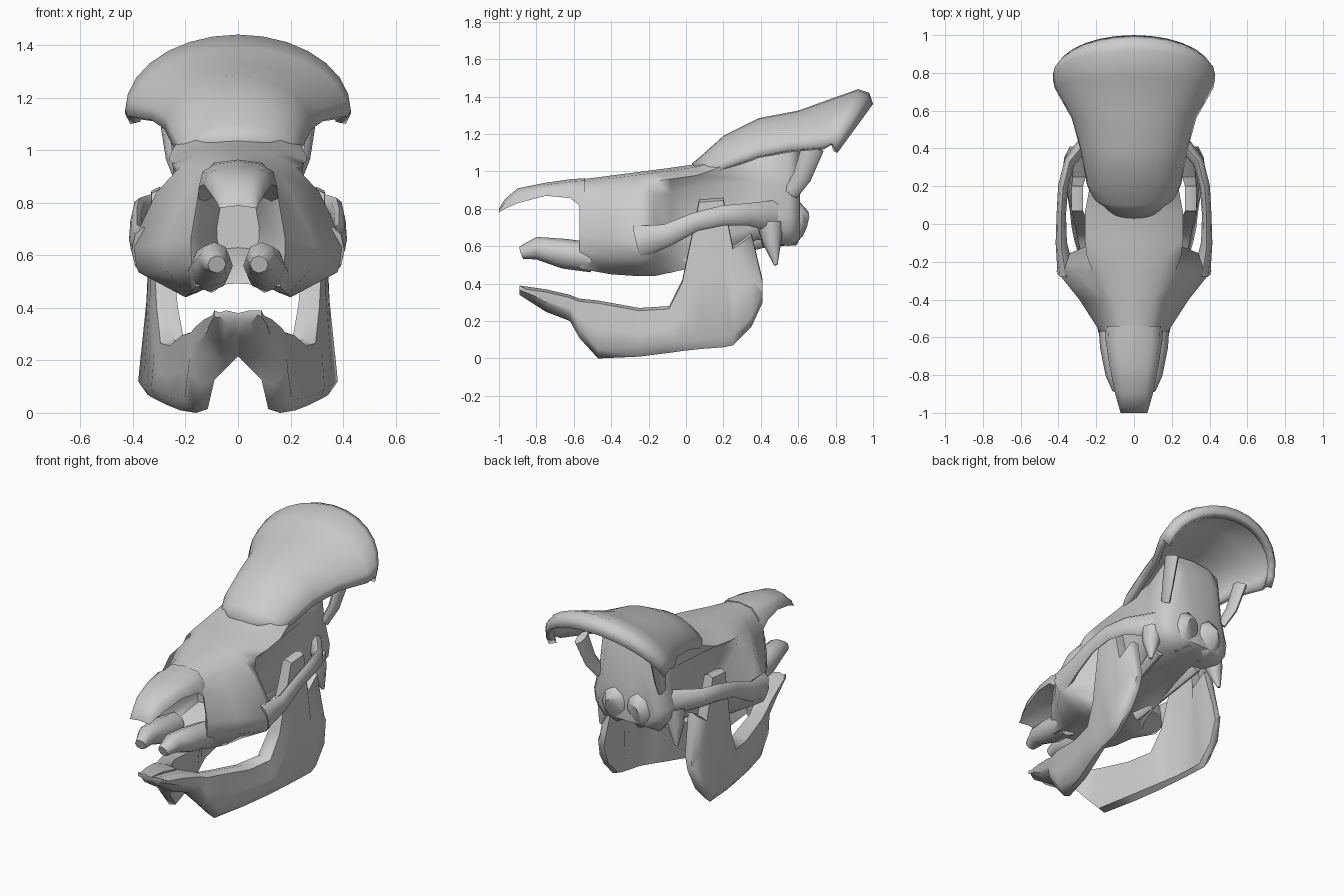
import bpy, bmesh
from math import sin, cos, pi, radians
from mathutils import Vector

cube = bpy.data.objects.get("Cube")
if cube:
    bpy.data.objects.remove(cube)

bone = bpy.data.materials.new("bone grey")
bone.use_nodes = True
bone.diffuse_color = (.6, .6, .6, 1)
bone.node_tree.nodes["Principled BSDF"].inputs["Base Color"].default_value = bone.diffuse_color


def loft(name, rings, closed=False, capped=True, thickness=0):
    """Skin a list of point rings, mirror the half across x and shade it."""
    bm = bmesh.new()
    rows = [[bm.verts.new(p) for p in ring] for ring in rings]
    count = len(rows[0])
    for a, b in zip(rows, rows[1:]):
        for i in range(count if closed else count - 1):
            j = (i + 1) % count
            bm.faces.new((a[i], a[j], b[j], b[i]))
    if capped:
        bm.faces.new(rows[0])
        bm.faces.new(rows[-1])
    # Drop the walls lying on the mirror plane
    inner = [f for f in bm.faces if all(abs(v.co.x) < .0001 for v in f.verts)]
    bmesh.ops.delete(bm, geom=inner, context="FACES")
    bmesh.ops.recalc_face_normals(bm, faces=bm.faces)
    if thickness and sum(f.normal.z for f in bm.faces) < 0:
        bmesh.ops.reverse_faces(bm, faces=bm.faces)
    mesh = bpy.data.meshes.new(name)
    bm.to_mesh(mesh)
    bm.free()
    mesh.materials.append(bone)
    obj = bpy.data.objects.new(name, mesh)
    bpy.context.collection.objects.link(obj)
    obj.modifiers.new("mirror", "MIRROR")
    if thickness:
        solid = obj.modifiers.new("thickness", "SOLIDIFY")
        solid.thickness = thickness
        solid.offset = -1
    bpy.ops.object.select_all(action="DESELECT")
    obj.select_set(True)
    bpy.context.view_layer.objects.active = obj
    bpy.ops.object.shade_smooth_by_angle(angle=radians(60))


def tube(name, path, flat=1, sides=8):
    """Bar along (x, y, z, radius) stations; flat is its height over its width."""
    rings = []
    for k, (x, y, z, radius) in enumerate(path):
        before, after = path[max(k - 1, 0)], path[min(k + 1, len(path) - 1)]
        along = (Vector(after[:3]) - Vector(before[:3])).normalized()
        side = (Vector((1, 0, 0)) - along * along.x).normalized()
        up = along.cross(side) * flat
        angles = [2 * pi * i / sides for i in range(sides)]
        rings.append([Vector((x, y, z)) + (side * cos(a) + up * sin(a)) * radius
                      for a in angles])
    loft(name, rings, closed=True)


def shrunken(ring, y, scale, centre=.74):
    """Copy a cross-section to another y, scaled about the skull's axis."""
    return [(p[0] * scale, y, centre + (p[2] - centre) * scale) for p in ring]


# Face and braincase: y, roof x, then x and z of temple, cheek and base
face = [
    (-.57, .12, .15, .84, .18, .66, .16, .48),
    (-.4, .16, .21, .82, .29, .64, .19, .45),
    (-.25, .22, .31, .84, .41, .63, .2, .44),
    (-.17, .25, .24, .87, .38, .62, .2, .44),
    (-.08, .26, .18, .88, .16, .66, .15, .46),
    (.06, .26, .19, .92, .15, .7, .12, .49),
    (.38, .2, .19, .95, .24, .78, .2, .64),
    (.55, .2, .23, .92, .27, .76, .2, .6),
]
rings = []
for y, roof, temple_x, temple_z, cheek_x, cheek_z, base_x, base_z in face:
    top = 1.03 + .13 * y + .5 * max(y, 0) ** 2
    rings.append([(0, y, top), (roof * .65, y, top - .015), (roof, y, top - .06),
                  (temple_x, y, temple_z), (cheek_x, y, cheek_z),
                  (cheek_x * .85 + base_x * .15, y, cheek_z * .5 + base_z * .5),
                  (base_x, y, base_z), (0, y, .55 + .1 * y)])
# Nose cavity in front and rounded occiput behind
nose = [shrunken(rings[0], -.3, .45), shrunken(rings[0], -.53, .78)]
loft("cranium", nose + rings + [shrunken(rings[-1], .61, .75)])

# Overhanging nose roof: y, top z, half width, side depth
roof = [(-1, .8, .07, .02), (-.97, .85, .08, .05), (-.9, .91, .1, .08),
        (-.75, .94, .13, .07), (-.62, .958, .15, .1), (-.54, .964, .155, .17)]
loft("nose_roof", [[(0, y, top), (w * .6, y, top - .012), (w * .9, y, top - deep * .4),
                    (w, y, top - deep), (0, y, top - deep * .6)] for y, top, w, deep in roof])

# Arched crest: centre y, centre z, half width, edge y, edge z
crest = [
    (.03, 1.04, .16, .1, .99),
    (.1, 1.1, .22, .14, .98),
    (.2, 1.19, .25, .21, 1.02),
    (.39, 1.285, .28, .38, 1.08),
    (.6, 1.325, .33, .56, 1.115),
    (.78, 1.39, .42, .72, 1.13),
    (.92, 1.44, .43, .77, 1.15),
    (.98, 1.42, .43, .79, 1.14),
    (1, 1.36, .41, .81, 1.1),
]
arc = [pi / 2 * i / 7 for i in range(8)]
loft("crest", [[(w * sin(a), ye + (yc - ye) * cos(a), ze + (zc - ze) * cos(a)) for a in arc]
               for yc, zc, w, ye, ze in crest], capped=False, thickness=.045)

# Lower jaw: y, top z, bottom z, centre x at top and bottom, half width
jaw = [
    (-.89, .39, .34, .045, .045, .045),
    (-.75, .37, .25, .07, .06, .06),
    (-.62, .34, .2, .085, .08, .08),
    (-.57, .32, .11, .13, .14, .05),
    (-.47, .31, 0, .17, .16, .045),
    (-.25, .27, .01, .21, .22, .05),
    (-.09, .28, .03, .25, .27, .045),
    (-.02, .42, .04, .27, .29, .04),
    (.07, .85, .05, .3, .31, .03),
    (.2, .86, .06, .3, .33, .03),
    (.25, .6, .07, .29, .345, .035),
    (.35, .67, .17, .29, .34, .03),
    (.41, .42, .3, .3, .32, .02),
]
loft("lower_jaw", [[(xt - w, y, top - .01), (xt, y, top), (xt + w, y, top - .015),
                    ((xt + xl) / 2 + w, y, (top + low) / 2),
                    (xl + w, y, low + .05), (xl, y, low), (xl - w, y, low + .015)]
                   for y, top, low, xt, xl, w in jaw], closed=True)

# Paired bars, prongs and struts
tube("upper_jaw_prongs", [(.08, -.88, .565, .035), (.09, -.8, .59, .06),
                          (.1, -.65, .56, .08), (.11, -.5, .54, .08)])
tube("cheek_arches", [(.36, -.26, .62, .045), (.385, -.1, .66, .03), (.385, .05, .73, .025),
                      (.375, .2, .765, .027), (.34, .33, .77, .03), (.2, .5, .76, .045)], flat=2)
tube("palate_wings", [(.1, -.1, .5, .03), (.15, .4, .65, .04)], flat=1.5)
tube("ear_spikes", [(.23, .45, .72, .07), (.25, .46, .62, .05), (.27, .48, .5, .01)])
tube("crest_struts", [(.22, .56, .88, .02), (.25, .62, .97, .025), (.27, .68, 1.13, .03)], flat=2)
tube("skull_base_knobs", [(.09, .5, .72, .09), (.08, .6, .72, .09), (.07, .63, .71, .06)], flat=1.3)
